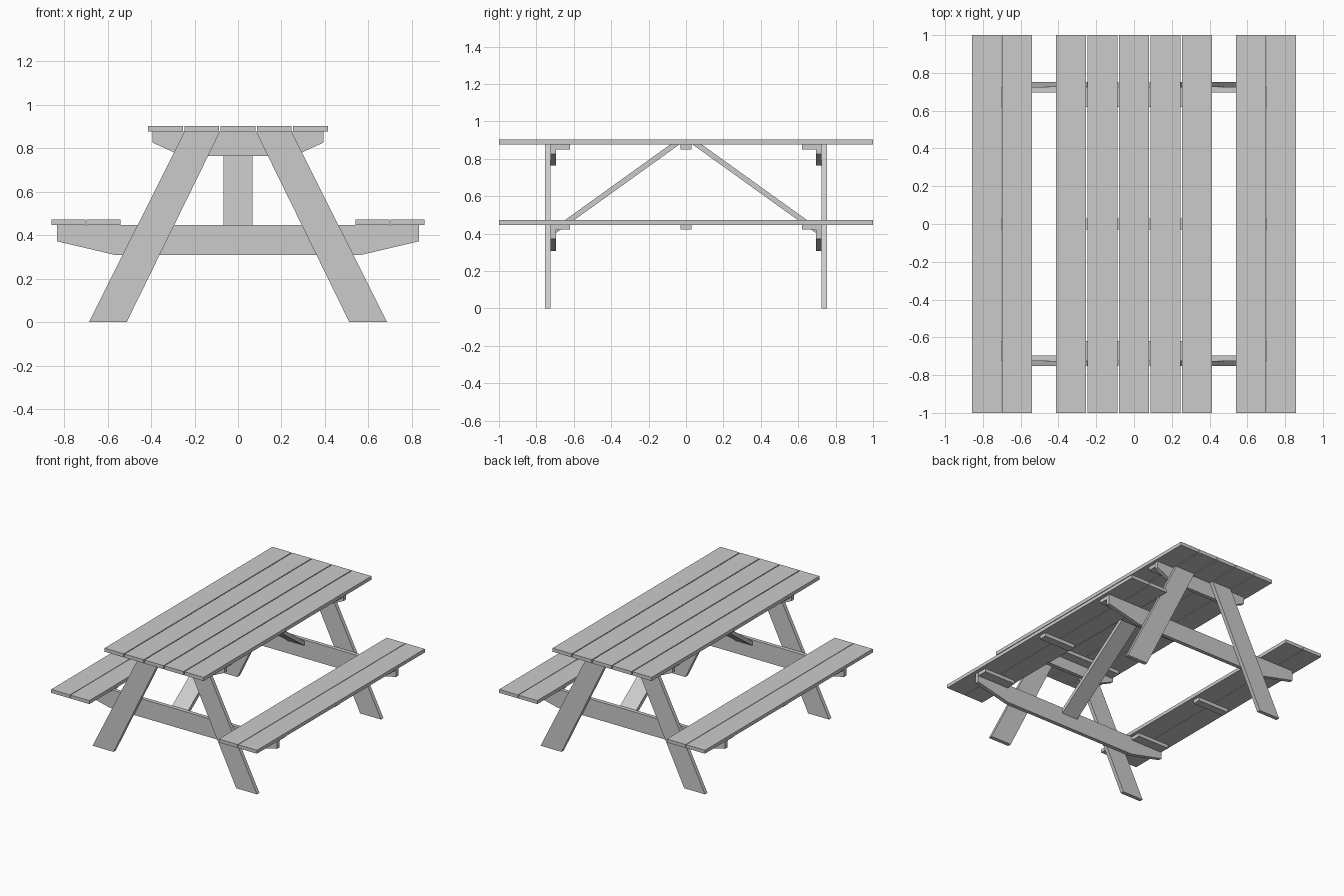
import bpy

if "Cube" in bpy.data.objects:
    bpy.data.objects.remove(bpy.data.objects["Cube"])


def add_mesh(name, verts, faces):
    me = bpy.data.meshes.new(name)
    me.from_pydata(verts, [], faces)
    me.update()
    ob = bpy.data.objects.new(name, me)
    bpy.context.collection.objects.link(ob)
    return ob


def prism(name, profile, lo, hi, axis):
    """Extrude a 2D outline: axis 'y' takes (x, z) points, axis 'x' takes (y, z)."""
    area = sum(a[0] * b[1] - b[0] * a[1]
               for a, b in zip(profile, profile[1:] + profile[:1]))
    pts = profile if area > 0 else profile[::-1]
    if axis == 'x':
        lo, hi = hi, lo
    n = len(pts)
    verts = [(p, d, z) if axis == 'y' else (d, p, z)
             for d in (lo, hi) for p, z in pts]
    faces = [tuple(range(n)), tuple(range(2 * n - 1, n - 1, -1))]
    faces += [(i, i + n, (i + 1) % n + n, (i + 1) % n) for i in range(n)]
    return add_mesh(name, verts, faces)


def box(name, x0, x1, y0, y1, z0, z1):
    return prism(name, [(x0, z0), (x1, z0), (x1, z1), (x0, z1)], y0, y1, 'y')


TOP, SEAT = 0.876, 0.447   # undersides of the table top and seats

# Table top planks
for i in range(-2, 3):
    c = i * 0.1665
    box("table_plank", c - 0.08, c + 0.08, -1, 1, TOP, 0.903)

# Seat planks and the short cleats beneath them
for s in (-1, 1):
    for c in (0.619, 0.78):
        box("seat_plank", s * c - 0.0785, s * c + 0.0785, -1, 1, SEAT, 0.473)
    for y0, y1 in ((-0.695, -0.62), (-0.03, 0.03), (0.62, 0.695)):
        a, b = sorted((s * 0.565, s * 0.83))
        box("seat_cleat", a, b, y0, y1, SEAT - 0.026, SEAT)

# Cleats under the table top
for y0, y1 in ((-0.695, -0.62), (-0.03, 0.03), (0.62, 0.695)):
    box("table_cleat", -0.385, 0.385, y0, y1, TOP - 0.026, TOP)

# Cross beam outlines
seat_beam = [(-0.833, SEAT), (-0.833, 0.372), (-0.56, 0.308),
             (0.56, 0.308), (0.833, 0.372), (0.833, SEAT)]
top_beam = [(-0.393, TOP), (-0.393, 0.826), (-0.26, 0.765),
            (0.26, 0.765), (0.393, 0.826), (0.393, TOP)]

for e in (-1, 1):
    # Beams sit just inside the legs
    lo, hi = sorted((e * 0.695, e * 0.724))
    prism("seat_beam", seat_beam, lo, hi, 'y')
    prism("table_beam", top_beam, lo, hi, 'y')
    # Splayed legs
    lo, hi = sorted((e * 0.724, e * 0.753))
    for s in (-1, 1):
        leg = [(s * 0.686, 0), (s * 0.512, 0), (s * 0.083, TOP), (s * 0.246, TOP)]
        prism("leg", leg, lo, hi, 'y')
    # Diagonal brace from seat beam up to the middle of the top
    brace = [(e * 0.036, TOP), (e * 0.085, TOP), (e * 0.695, 0.438), (e * 0.695, 0.403)]
    prism("brace", brace, -0.067, 0.067, 'x')
